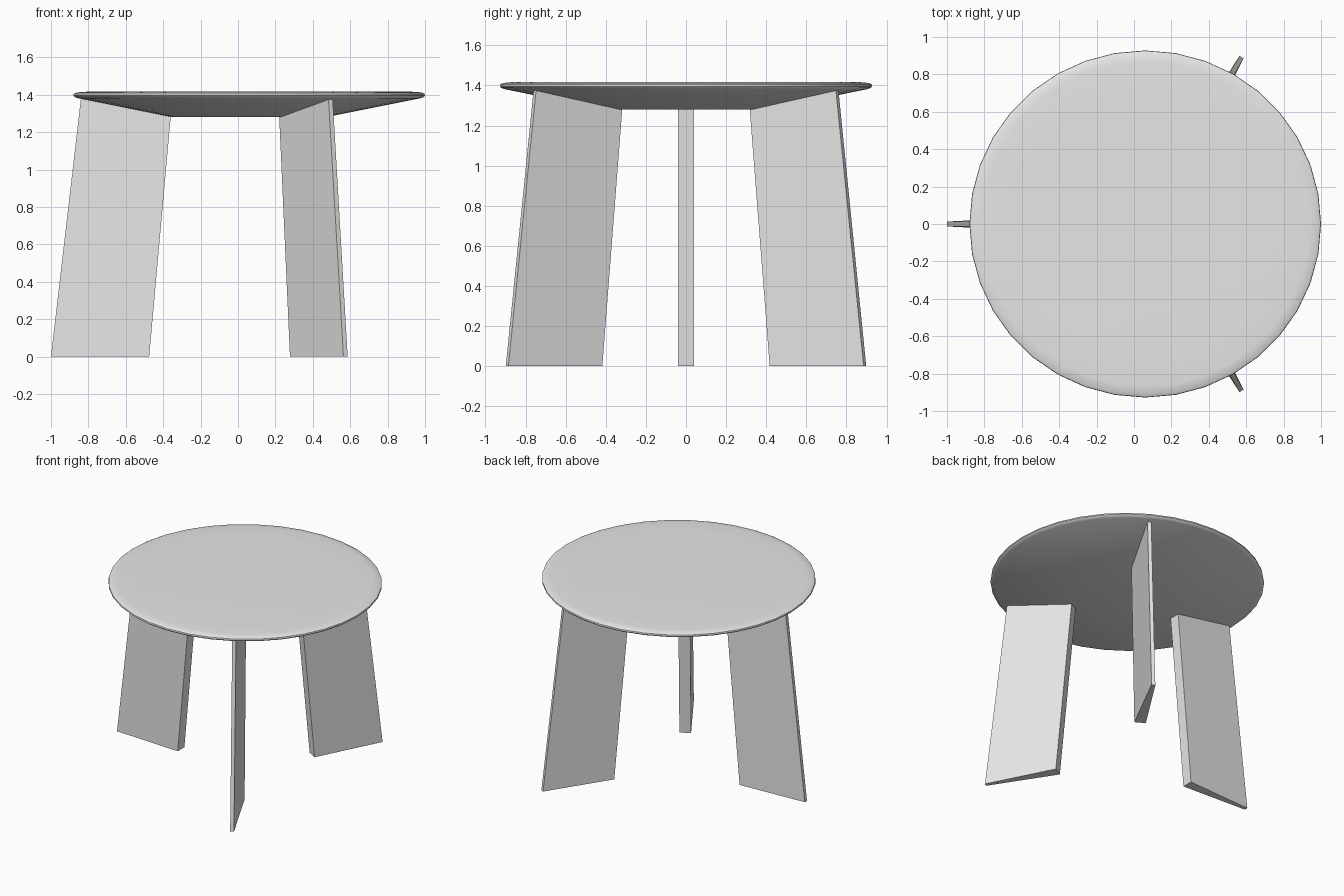
import bpy
import bmesh
import math
from mathutils import Matrix, Vector

cube = bpy.data.objects.get("Cube")
if cube:
    bpy.data.objects.remove(cube, do_unlink=True)

CENTRE_X = 0.06

grey = bpy.data.materials.new("plain_grey")
grey.use_nodes = True
GREY = (0.8, 0.8, 0.8, 1.0)
grey.diffuse_color = GREY
grey.node_tree.nodes["Principled BSDF"].inputs["Base Color"].default_value = GREY


def finish(bm, name):
    """Turn a bmesh into a named, coloured object."""
    bmesh.ops.recalc_face_normals(bm, faces=bm.faces)
    mesh = bpy.data.meshes.new(name)
    bm.to_mesh(mesh)
    bm.free()
    mesh.materials.append(grey)
    obj = bpy.data.objects.new(name, mesh)
    bpy.context.collection.objects.link(obj)
    return obj


# Round top: lathed profile with a soft rim and a conical underside
profile = [(0, 1.418), (0.72, 1.418), (0.88, 1.416), (0.925, 1.412), (0.938, 1.405),
           (0.94, 1.395), (0.932, 1.387), (0.915, 1.381), (0.41, 1.28), (0, 1.28)]
bm = bmesh.new()
verts = [bm.verts.new((r, 0, z)) for r, z in profile]
edges = [bm.edges.new(pair) for pair in zip(verts, verts[1:])]
bmesh.ops.spin(bm, geom=verts + edges, cent=(0, 0, 0), axis=(0, 0, 1),
               angle=math.tau, steps=36)
bmesh.ops.remove_doubles(bm, verts=bm.verts, dist=0.0005)
bmesh.ops.transform(bm, verts=bm.verts,
                    matrix=Matrix.Translation((CENTRE_X, 0, 0)) @ Matrix.Diagonal((1, 0.987, 1, 1)))
top = finish(bm, "table_top")
bpy.context.view_layer.objects.active = top
top.select_set(True)
bpy.ops.object.shade_smooth_by_angle(angle=math.radians(35))
top.select_set(False)


def leg(name, degrees, shift):
    """Leaning wedge panel, thick on the inside and thin on the outside."""
    outline = [(0.535, 0, 0.04), (1.06, 0, 0.013), (0.90, 1.378, 0.013), (0.42, 1.282, 0.04)]
    bm = bmesh.new()
    sides = [[bm.verts.new((r + shift, s * half, z)) for r, z, half in outline] for s in (-1, 1)]
    for side in sides:
        bm.faces.new(side)
    for i in range(4):
        j = (i + 1) % 4
        bm.faces.new((sides[0][i], sides[0][j], sides[1][j], sides[1][i]))
    turn = Matrix.Rotation(math.radians(degrees), 4, "Z")
    bmesh.ops.transform(bm, verts=bm.verts,
                        matrix=Matrix.Translation(Vector((CENTRE_X, 0, 0))) @ turn)
    return finish(bm, name)


# Three legs spread evenly around the top
leg("right_leg", 180, 0)
leg("back_left_leg", 60, -0.03)
leg("front_left_leg", -60, -0.03)
